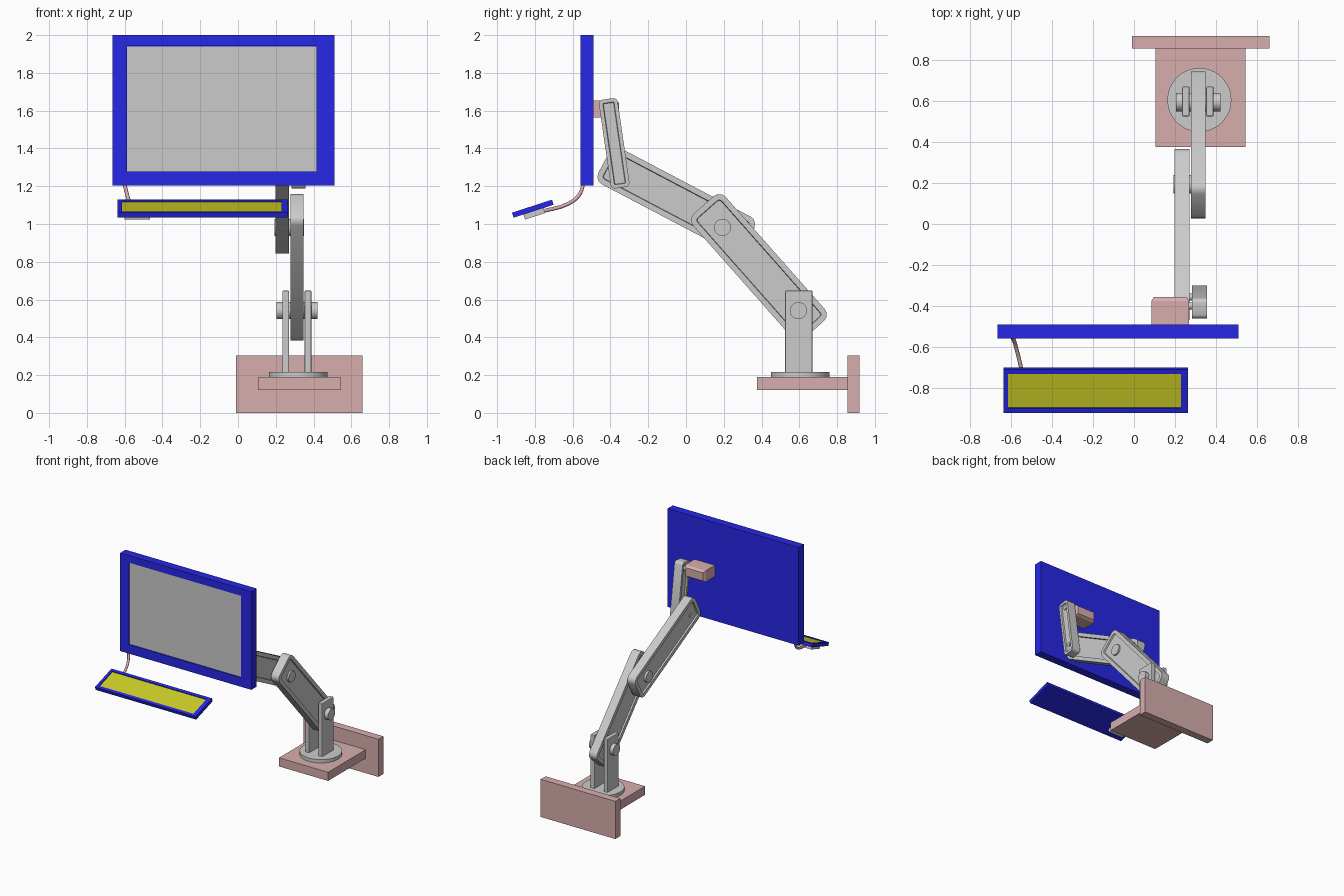
import bpy, bmesh, math
from mathutils import Vector, Matrix

if "Cube" in bpy.data.objects:
    bpy.data.objects.remove(bpy.data.objects["Cube"])


def material(name, rgb):
    m = bpy.data.materials.new(name)
    m.diffuse_color = (*rgb, 1)
    m.use_nodes = True
    m.node_tree.nodes["Principled BSDF"].inputs["Base Color"].default_value = m.diffuse_color
    return m


BLUE = material("blue", (0.02, 0.02, 0.8))
RED = material("dusty_red", (0.69, 0.42, 0.42))
YELLOW = material("yellow", (0.6, 0.6, 0.02))


def finish(name, bm, mat=None):
    bmesh.ops.recalc_face_normals(bm, faces=bm.faces[:])
    me = bpy.data.meshes.new(name)
    bm.to_mesh(me)
    bm.free()
    ob = bpy.data.objects.new(name, me)
    bpy.context.collection.objects.link(ob)
    if mat:
        me.materials.append(mat)
    return ob


def box_mesh(lo, hi):
    lo, hi = Vector(lo), Vector(hi)
    bm = bmesh.new()
    bmesh.ops.create_cube(bm, size=1)
    for v in bm.verts:
        v.co = (lo + hi) / 2 + v.co * (hi - lo)
    return bm


def box(name, lo, hi, mat=None):
    return finish(name, box_mesh(lo, hi), mat)


def framed_box(name, lo, hi, normal, opening, mat, depth=0.01):
    """Box with a recess on one face; opening maps axis -> (low, high)."""
    bm = box_mesh(lo, hi)
    face = max(bm.faces, key=lambda f: f.normal.dot(Vector(normal)))
    bmesh.ops.inset_individual(bm, faces=[face], thickness=0.02)
    centre = face.calc_center_median()
    for v in face.verts:
        for axis, ends in opening.items():
            v.co[axis] = ends[int(v.co[axis] > centre[axis])]
    bmesh.ops.inset_individual(bm, faces=[face], thickness=0.001, depth=-depth)
    return finish(name, bm, mat)


def arm(name, a, b, width, x0, x1, radius, margin, depth=0.012):
    """Rounded bar in the yz plane from end a to end b, recessed on both sides."""
    a, b = Vector(a), Vector(b)
    u = (b - a).normalized()
    n = Vector((-u.y, u.x))
    mid, half = (a + b) / 2, (b - a).length / 2 - radius
    w = width / 2 - radius
    bm = bmesh.new()
    verts = []
    for k, (su, sn) in enumerate(((1, 1), (-1, 1), (-1, -1), (1, -1))):
        for i in range(4):
            t = math.pi / 2 * (k + i / 3)
            p = mid + u * (su * half + radius * math.cos(t)) + n * (sn * w + radius * math.sin(t))
            verts.append(bm.verts.new((x0, p.x, p.y)))
    face = bm.faces.new(verts)
    new = bmesh.ops.extrude_face_region(bm, geom=[face])["geom"]
    bmesh.ops.translate(bm, verts=[g for g in new if isinstance(g, bmesh.types.BMVert)],
                        vec=(x1 - x0, 0, 0))
    bmesh.ops.recalc_face_normals(bm, faces=bm.faces[:])
    sides = [f for f in bm.faces if abs(f.normal.x) > 0.9]
    bmesh.ops.inset_individual(bm, faces=sides, thickness=margin)
    bmesh.ops.inset_individual(bm, faces=sides, thickness=0.003, depth=-depth)
    return smooth(finish(name, bm))


def smooth(ob):
    bpy.ops.object.select_all(action='DESELECT')
    ob.select_set(True)
    bpy.context.view_layer.objects.active = ob
    bpy.ops.object.shade_smooth_by_angle(angle=math.radians(35))
    return ob


def cylinder(name, centre, radius, length, along_x=True, segments=32):
    bm = bmesh.new()
    bmesh.ops.create_cone(bm, cap_ends=True, segments=segments, radius1=radius,
                          radius2=radius, depth=length)
    rot = Matrix.Rotation(math.pi / 2, 4, 'Y') if along_x else Matrix()
    bm.transform(Matrix.Translation(centre) @ rot)
    return smooth(finish(name, bm))


def pin(name, x0, x1, y, z, radius):
    return cylinder(name, ((x0 + x1) / 2, y, z), radius, x1 - x0)


# Wall mount and swivel base
box("wall_plate", (-0.01, 0.855, 0), (0.66, 0.918, 0.305), RED)
box("base_shelf", (0.105, 0.375, 0.12), (0.545, 0.855, 0.19), RED)
cylinder("swivel_disc", (0.319, 0.605, 0.203), 0.156, 0.028, along_x=False, segments=48)
for side, x in (("left", 0.235), ("right", 0.352)):
    ob = box("bracket_plate_" + side, (x, 0.525, 0.21), (x + 0.036, 0.67, 0.648))
    bev = ob.modifiers.new("soft_edges", 'BEVEL')
    bev.width, bev.segments = 0.006, 2
pin("base_pin", 0.205, 0.422, 0.595, 0.541, 0.045)

# Articulated arm
arm("lower_arm", (0.678, 0.44), (0.094, 1.101), 0.23, 0.277, 0.348, 0.045, 0.03)
arm("middle_arm", (0.332, 0.923), (-0.435, 1.326), 0.215, 0.198, 0.27, 0.045, 0.03)
arm("upper_link", (-0.346, 1.192), (-0.414, 1.662), 0.1, 0.284, 0.357, 0.022, 0.02)
pin("elbow_pin", 0.192, 0.35, 0.193, 0.982, 0.045)
pin("wrist_pin", 0.205, 0.352, -0.356, 1.268, 0.016)
pin("head_pin", 0.25, 0.352, -0.4, 1.61, 0.016)

# Screen connector, tapered at the back
bm = box_mesh((0.085, -0.5, 1.563), (0.268, -0.375, 1.655))
back = max(bm.faces, key=lambda f: f.normal.y)
bmesh.ops.inset_individual(bm, faces=[back], thickness=0.018, depth=0.02)
finish("screen_connector", bm, RED)

# Monitor
framed_box("monitor_case", (-0.665, -0.558, 1.205), (0.51, -0.49, 2.0), (0, -1, 0),
           {0: (-0.588, 0.416), 2: (1.278, 1.942)}, BLUE)
box("screen_panel", (-0.587, -0.55, 1.279), (0.415, -0.545, 1.941))

# Tilted keyboard with its sensor box underneath
tilt = Matrix.Translation((0, -0.811, 1.081)) @ Matrix.Rotation(math.radians(18), 4, 'X')
keyboard = [
    framed_box("keyboard_case", (-0.637, -0.111, -0.014), (0.264, 0.111, 0.014), (0, 0, 1),
               {0: (-0.615, 0.23), 1: (-0.088, 0.088)}, BLUE, 0.008),
    box("key_panel", (-0.614, -0.087, 0.005), (0.229, 0.087, 0.008), YELLOW),
    box("keyboard_plug", (-0.6, -0.057, -0.042), (-0.467, 0.055, -0.014)),
]
for ob in keyboard:
    ob.data.transform(tilt)

# Cable from monitor to keyboard
cu = bpy.data.curves.new("keyboard_cable", 'CURVE')
cu.dimensions = '3D'
cu.bevel_depth = 0.01
cu.bevel_resolution = 3
cu.use_fill_caps = True
sp = cu.splines.new('BEZIER')
path = [(-0.603, -0.541, 1.22), (-0.587, -0.565, 1.155), (-0.572, -0.615, 1.112),
        (-0.535, -0.77, 1.064)]
sp.bezier_points.add(len(path) - 1)
for bp, co in zip(sp.bezier_points, path):
    bp.co = co
    bp.handle_left_type = bp.handle_right_type = 'AUTO'
cu.materials.append(RED)
bpy.context.collection.objects.link(bpy.data.objects.new("keyboard_cable", cu))
